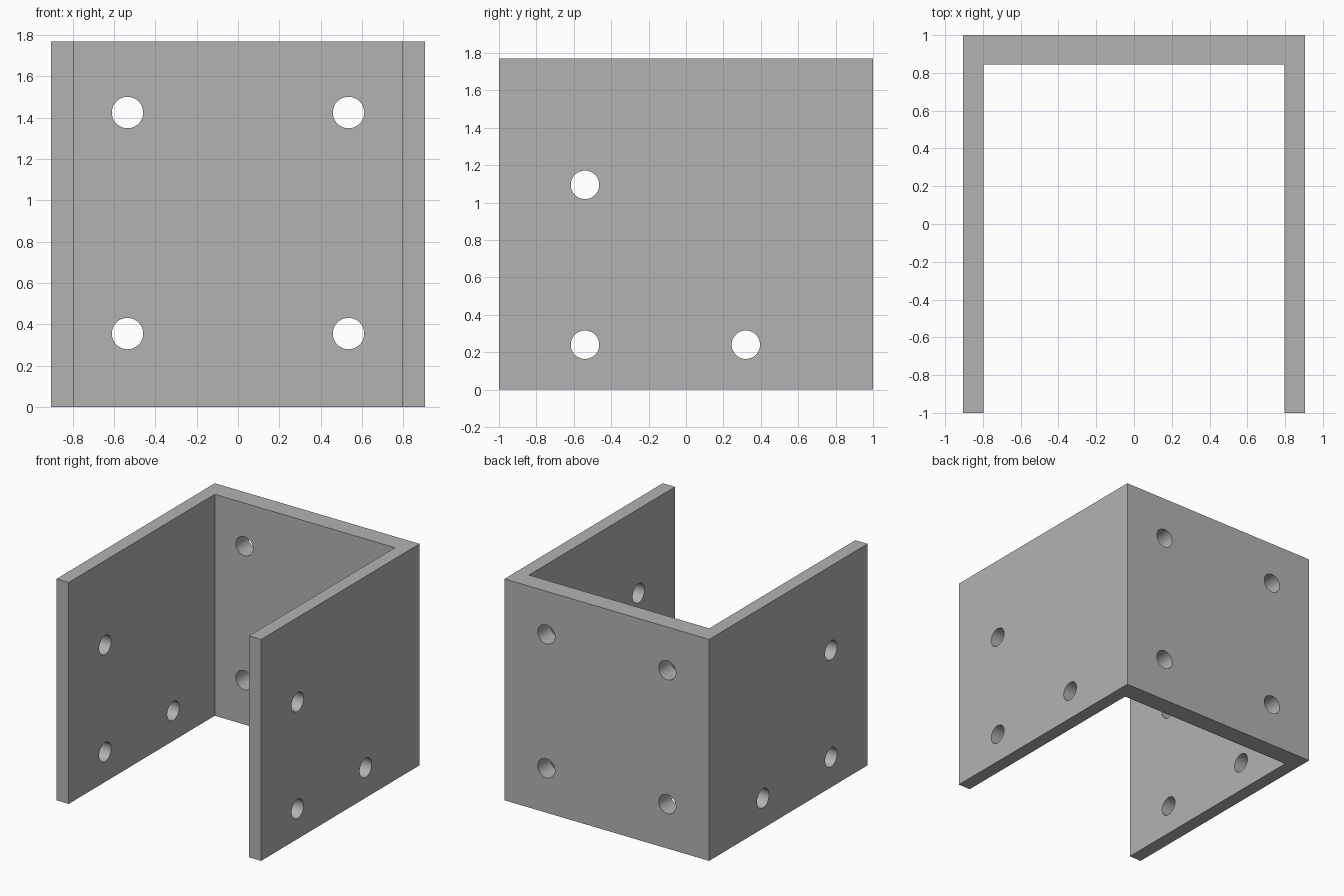
import bpy
import bmesh
from math import pi, radians
from mathutils import Matrix, Vector

if "Cube" in bpy.data.objects:
    bpy.data.objects.remove(bpy.data.objects["Cube"], do_unlink=True)

WIDTH, DEPTH, HEIGHT = 1.81, 2.0, 1.77
SIDE_WALL, BACK_WALL = 0.108, 0.155
HOLE_RADIUS = 0.076

grey = bpy.data.materials.new("plain grey")
grey.use_nodes = True
colour = (0.45, 0.45, 0.45, 1)
grey.diffuse_color = colour
grey.node_tree.nodes["Principled BSDF"].inputs["Base Color"].default_value = colour


def make_object(name, bm):
    bmesh.ops.recalc_face_normals(bm, faces=bm.faces)
    mesh = bpy.data.meshes.new(name)
    bm.to_mesh(mesh)
    bm.free()
    mesh.materials.append(grey)
    obj = bpy.data.objects.new(name, mesh)
    bpy.context.collection.objects.link(obj)
    return obj


# U-shaped bracket: plan profile extruded upwards
x, y = WIDTH / 2, DEPTH / 2
inner_x, inner_y = x - SIDE_WALL, y - BACK_WALL
half = [(x, -y), (x, y)]
inner = [(inner_x, inner_y), (inner_x, -y)]
profile = half + [(-px, py) for px, py in reversed(half)]
profile += [(-px, py) for px, py in reversed(inner)] + inner
bm = bmesh.new()
base = bm.faces.new([bm.verts.new((px, py, 0)) for px, py in profile])
top = bmesh.ops.extrude_face_region(bm, geom=[base])
bmesh.ops.translate(bm, vec=(0, 0, HEIGHT),
                    verts=[v for v in top["geom"] if isinstance(v, bmesh.types.BMVert)])
bracket = make_object("bracket", bm)

# Drills for the bolt holes: four in the back, three through both sides
cutter = bmesh.new()


def add_drill(centre, length, axis):
    matrix = Matrix.Translation(Vector(centre)) @ Matrix.Rotation(pi / 2, 4, axis)
    bmesh.ops.create_cone(cutter, cap_ends=True, segments=48, radius1=HOLE_RADIUS,
                          radius2=HOLE_RADIUS, depth=length, matrix=matrix)


for hole_x in (-0.535, 0.535):
    for hole_z in (0.355, 1.425):
        add_drill((hole_x, y, hole_z), 0.5, "X")
for hole_y, hole_z in ((-0.54, 0.24), (-0.54, 1.095), (0.32, 0.24)):
    add_drill((0, hole_y, hole_z), WIDTH + 0.4, "Y")
drills = make_object("hole_cutter", cutter)
drills.hide_render = True

# Cut the holes, then discard the drills
cut = bracket.modifiers.new("bolt holes", "BOOLEAN")
cut.operation = "DIFFERENCE"
cut.solver = "EXACT"
cut.use_self = True
cut.object = drills
bpy.ops.object.select_all(action="DESELECT")
bracket.select_set(True)
bpy.context.view_layer.objects.active = bracket
bpy.ops.object.modifier_apply(modifier=cut.name)
bpy.data.objects.remove(drills, do_unlink=True)
bpy.ops.object.shade_smooth_by_angle(angle=radians(30))
